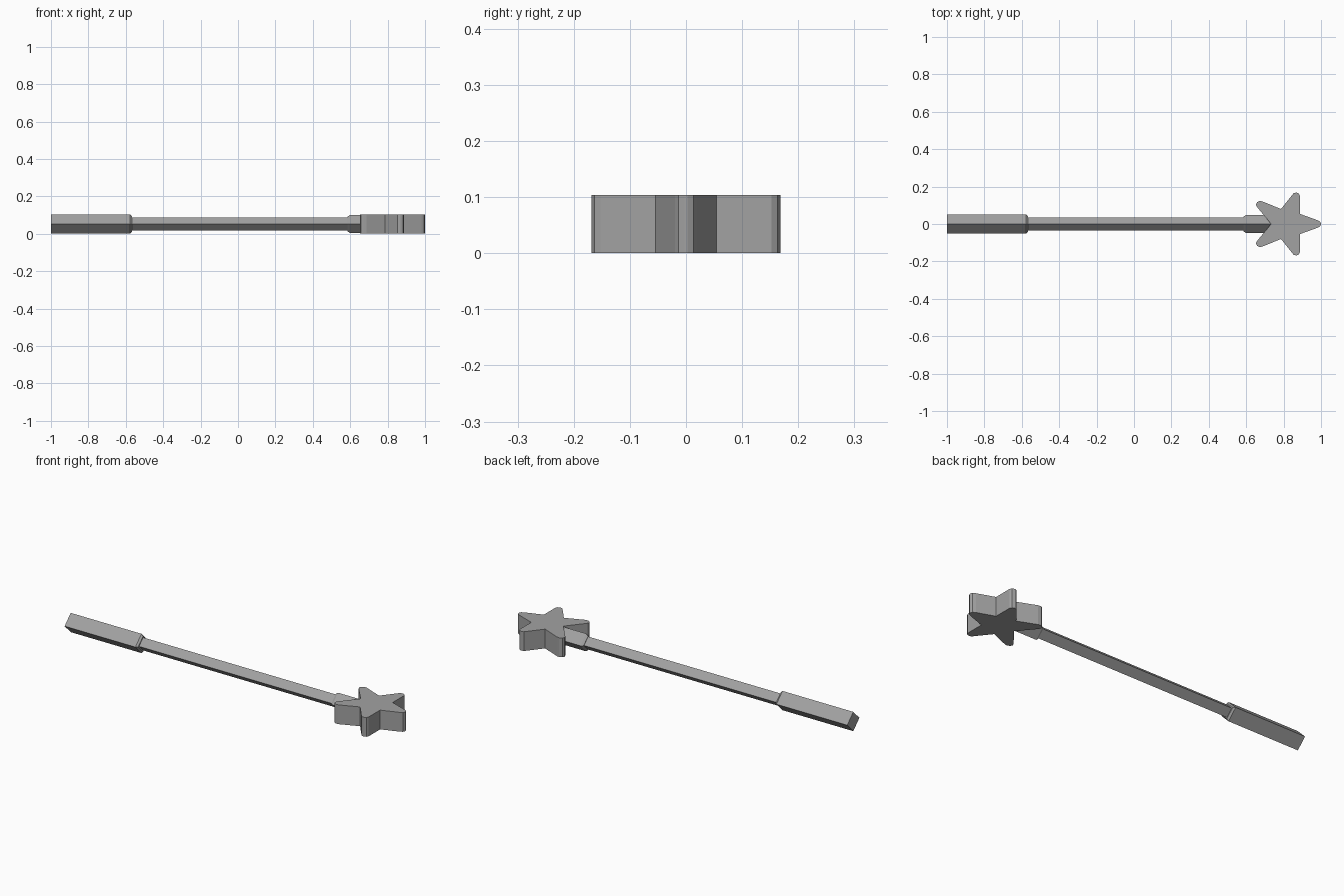
import bpy
import bmesh
import math

cube = bpy.data.objects.get("Cube")
if cube:
    bpy.data.objects.remove(cube, do_unlink=True)

MID = 0.052      # height of the wand's axis
TOP = 0.104      # thickness of the star

grey = bpy.data.materials.new("plain_grey")
grey.use_nodes = True
colour = (0.36, 0.36, 0.36, 1)
grey.diffuse_color = colour
grey.node_tree.nodes["Principled BSDF"].inputs["Base Color"].default_value = colour


def finish(name, bm):
    bmesh.ops.recalc_face_normals(bm, faces=bm.faces)
    mesh = bpy.data.meshes.new(name)
    bm.to_mesh(mesh)
    bm.free()
    mesh.materials.append(grey)
    obj = bpy.data.objects.new(name, mesh)
    bpy.context.collection.objects.link(obj)
    return obj


def diamond_rod(name, profile):
    """Four-sided rod along x from (x, radius) pairs, standing on an edge."""
    bm = bmesh.new()
    rings = []
    for x, r in profile:
        angles = [i * math.pi / 2 for i in range(4)]
        rings.append([bm.verts.new((x, r * math.cos(a), MID + r * math.sin(a)))
                      for a in angles])
    for a, b in zip(rings, rings[1:]):
        for i in range(4):
            j = (i + 1) % 4
            bm.faces.new((a[i], a[j], b[j], b[i]))
    bm.faces.new(rings[0])
    bm.faces.new(rings[-1])
    return finish(name, bm)


# Handle, shaft and the collar that holds the star
diamond_rod("handle", [(-1, 0.052), (-0.577, 0.052), (-0.567, 0.042)])
diamond_rod("shaft", [(-0.6, 0.035), (0.62, 0.035)])
diamond_rod("collar", [(0.585, 0.038), (0.597, 0.048), (0.76, 0.048)])

# Star with blunt rounded points: half outline, mirrored across the axis
half = [(1.0, 0.003), (0.995, 0.013), (0.982, 0.02),
        (0.887, 0.054),
        (0.887, 0.152), (0.881, 0.163), (0.868, 0.168), (0.854, 0.165),
        (0.786, 0.08),
        (0.686, 0.121), (0.672, 0.123), (0.658, 0.116),
        (0.652, 0.104), (0.657, 0.092)]
outline = half + [(0.733, 0)] + [(x, -y) for x, y in reversed(half)]

bm = bmesh.new()
base = bm.faces.new([bm.verts.new((x, y, 0)) for x, y in outline])
extruded = bmesh.ops.extrude_face_region(bm, geom=[base], use_keep_orig=True)
top_verts = [v for v in extruded["geom"] if isinstance(v, bmesh.types.BMVert)]
bmesh.ops.translate(bm, verts=top_verts, vec=(0, 0, TOP))
finish("star", bm)
